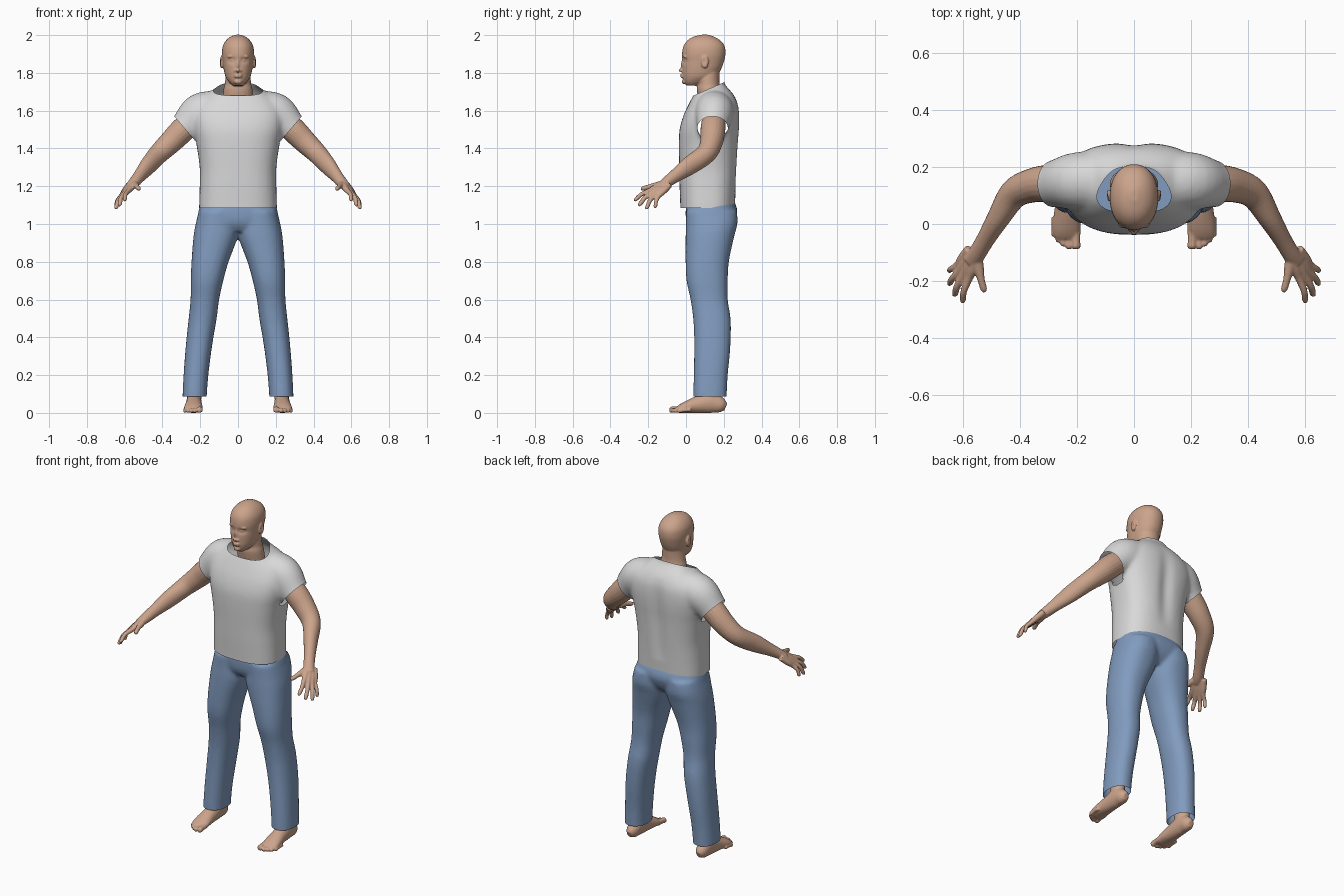
import bpy, bmesh, math
from mathutils import Vector, Matrix

if "Cube" in bpy.data.objects:
    bpy.data.objects.remove(bpy.data.objects["Cube"])


def material(name, rgb):
    m = bpy.data.materials.new(name)
    m.diffuse_color = (*rgb, 1)
    m.use_nodes = True
    m.node_tree.nodes["Principled BSDF"].inputs["Base Color"].default_value = m.diffuse_color
    return m


SKIN = material("skin", (0.60, 0.37, 0.26))
SHIRT = material("light grey cloth", (0.69, 0.69, 0.69))
DENIM = material("blue cloth", (0.22, 0.33, 0.52))


def spline(rows, k=5):
    """Catmull-Rom resampling of rows of numbers."""
    out = []
    for i in range(len(rows) - 1):
        a, b, c, d = (rows[max(0, min(len(rows) - 1, i + j))] for j in (-1, 0, 1, 2))
        for s in range(k):
            t = s / k
            out.append([0.5 * (2 * q + (r - p) * t + (2 * p - 5 * q + 4 * r - w) * t * t
                               + (3 * q - p - 3 * r + w) * t ** 3)
                        for p, q, r, w in zip(a, b, c, d)])
    return out + [list(rows[-1])]


def skin_rings(bm, rings):
    """Close a stack of equal rings of points into a solid."""
    loops = [[bm.verts.new(p) for p in r] for r in rings]
    n = len(loops[0])
    for a, b in zip(loops, loops[1:]):
        for i in range(n):
            bm.faces.new((a[i], a[(i + 1) % n], b[(i + 1) % n], b[i]))
    bm.faces.new(loops[0][::-1])
    bm.faces.new(loops[-1])


def oval(n, power):
    pts = []
    for i in range(n):
        t = 2 * math.pi * i / n
        c, s = math.cos(t), math.sin(t)
        pts.append((math.copysign(abs(c) ** (2 / power), c),
                    math.copysign(abs(s) ** (2 / power), s)))
    return pts


def stack(bm, rows, power=2.2, flip=1):
    """Upright loft, rows are (z, x min, x max, y front, y back)."""
    skin_rings(bm, [[(flip * ((x0 + x1) / 2 + c * (x1 - x0) / 2),
                      (y0 + y1) / 2 + s * (y1 - y0) / 2, z) for c, s in oval(40, power)]
                    for z, x0, x1, y0, y1 in spline(rows)])


def centred(rows):
    return [(z, -w, w, f, b) for z, w, f, b in rows]


def tube(bm, rows, flip=1):
    """Loft along a path, rows are (x, y, z, sideways radius, upright radius)."""
    rows = spline(rows)
    pts = [Vector((flip * r[0], r[1], r[2])) for r in rows]
    rings = []
    for i, (p, r) in enumerate(zip(pts, rows)):
        t = (pts[min(i + 1, len(pts) - 1)] - pts[max(i - 1, 0)]).normalized()
        u = t.cross(Vector((0, 0, 1)))
        u = u.normalized() if u.length > 0.05 else Vector((1, 0, 0))
        v = u.cross(t)
        rings.append([p + u * c * r[3] + v * s * r[4] for c, s in oval(20, 2)])
    skin_rings(bm, rings)


def ball(bm, pos, size):
    bmesh.ops.create_uvsphere(bm, u_segments=20, v_segments=12, radius=1,
                              matrix=Matrix.Translation(pos) @ Matrix.Diagonal((*size, 1)))


def finish(bm, name, mat, voxel, smooth, mirror=False):
    """Fuse the solids into one smooth skin and bake it."""
    bmesh.ops.recalc_face_normals(bm, faces=bm.faces)
    me = bpy.data.meshes.new(name)
    bm.to_mesh(me)
    bm.free()
    ob = bpy.data.objects.new(name, me)
    bpy.context.collection.objects.link(ob)
    m = ob.modifiers.new("fuse", 'REMESH')
    m.mode, m.voxel_size = 'VOXEL', voxel
    m = ob.modifiers.new("soften", 'SMOOTH')
    m.factor, m.iterations = 0.5, smooth
    if mirror:
        ob.modifiers.new("mirror", 'MIRROR').use_mirror_merge = False
    dg = bpy.context.evaluated_depsgraph_get()
    baked = bpy.data.meshes.new_from_object(ob.evaluated_get(dg))
    ob.modifiers.clear()
    ob.data = baked
    baked.materials.clear()
    baked.materials.append(mat)
    for p in baked.polygons:
        p.use_smooth = True
        p.material_index = 0
    return ob


def cut(ob, co, no, test=lambda p: True):
    """Trim away the side of the plane that the normal points to."""
    bm = bmesh.new()
    bm.from_mesh(ob.data)
    faces = [f for f in bm.faces if test(f.calc_center_median())]
    geom = faces + list({e for f in faces for e in f.edges}) + list({v for f in faces for v in f.verts})
    bmesh.ops.bisect_plane(bm, geom=geom, dist=1e-5, plane_co=co, plane_no=no, clear_outer=True)
    bm.to_mesh(ob.data)
    bm.free()


# shirt: trunk and sleeves fused, then trimmed at hem, sleeve ends and neckline
bm = bmesh.new()
stack(bm, centred([(1.03, .204, -.03, .258), (1.09, .206, -.03, .259), (1.2, .203, -.034, .264),
                   (1.3, .203, -.036, .27), (1.42, .22, -.038, .277), (1.5, .238, -.034, .283),
                   (1.57, .245, -.015, .284), (1.63, .225, .012, .277), (1.68, .175, .038, .255),
                   (1.72, .12, .06, .222), (1.745, .092, .066, .203), (1.80, .085, .07, .195)]), 2.6)
for s in (1, -1):
    tube(bm, [(.1, .15, 1.62, .1, .09), (.2, .15, 1.585, .102, .107),
              (.282, .14, 1.507, .082, .084), (.345, .14, 1.44, .078, .08)], s)
shirt = finish(bm, "shirt", SHIRT, .011, 9)
for v in shirt.data.vertices:      # hollow along the spine
    if v.co.y > .15 and abs(v.co.z - 1.42) < .25:
        v.co.y -= .014 * math.exp(-(v.co.x / .04) ** 2) * (1 - ((v.co.z - 1.42) / .25) ** 2)
cut(shirt, (0, 0, 1.085), (0, 0, -1))
cut(shirt, (0, .04, 1.68), (0, -.4, .92))
for s in (1, -1):
    cut(shirt, (s * .282, .14, 1.505), (s * .76, 0, -.65),
        lambda p: s * p.x > .225 and p.z > 1.38)

# trousers: hips and two legs fused, open at the ankles
bm = bmesh.new()
stack(bm, centred([(.96, .16, .03, .215), (1.0, .21, .005, .25), (1.05, .212, -.002, .27),
                   (1.09, .204, .0, .268), (1.13, .19, .005, .25)]), 2.4)
for s in (1, -1):
    stack(bm, [(1.07, 0, .207, .0, .27), (1.0, -.003, .224, 0, .272), (.93, .002, .236, -.002, .254),
               (.8, .05, .246, -.002, .227), (.7, .078, .25, .003, .221), (.6, .1, .251, .024, .221),
               (.5, .113, .261, .038, .236), (.4, .13, .272, .043, .237), (.3, .145, .281, .043, .231),
               (.2, .157, .288, .041, .221), (.1, .165, .293, .039, .216), (.04, .166, .294, .039, .214)],
          2.3, s)
trousers = finish(bm, "trousers", DENIM, .01, 6)
cut(trousers, (0, 0, .088), (0, 0, -1))

# head and neck with nose, brows, lips and ears
bm = bmesh.new()
stack(bm, centred([(1.732, .026, .004, .07), (1.75, .046, -.011, .11), (1.78, .066, -.018, .16),
                   (1.82, .076, -.02, .186), (1.86, .081, -.02, .201), (1.90, .085, -.021, .209),
                   (1.94, .081, -.014, .205), (1.97, .065, .006, .184), (1.99, .042, .036, .152),
                   (2.002, .014, .08, .12)]), 2.15)
stack(bm, centred([(1.58, .085, .08, .2), (1.70, .078, .058, .186), (1.74, .07, .06, .177),
                   (1.78, .066, .055, .177), (1.83, .06, .08, .18)]), 2)
ball(bm, (0, -.02, 1.814), (.011, .02, .011))
ball(bm, (0, -.015, 1.84), (.009, .013, .036))
ball(bm, (0, -.012, 1.753), (.02, .01, .012))
for z in (1.79, 1.78):
    ball(bm, (0, -.017, z), (.023, .014, .006))
for s in (1, -1):
    ball(bm, (s * .012, -.016, 1.811), (.009, .012, .009))
    ball(bm, (s * .032, -.004, 1.886), (.024, .013, .008))
    ball(bm, (s * .087, .1, 1.857), (.011, .02, .034))
head = finish(bm, "head", SKIN, .0045, 3)
for v in head.data.vertices:       # eye sockets with the lids bulging inside, and ear hollows
    x, y, z = abs(v.co.x), v.co.y, v.co.z
    if y < .05:
        d = math.hypot((x - .033) / 1.4, z - 1.866)
        v.co.y += .010 * math.exp(-(d / .015) ** 2) - .006 * math.exp(-(d / .007) ** 2)
    elif x > .088:
        d = math.hypot((y - .096) / .009, (z - 1.862) / .018)
        v.co.x -= math.copysign(.008 * math.exp(-d * d), v.co.x)

# arms with hands
bm = bmesh.new()
tube(bm, [(.2, .15, 1.575, .06, .06), (.285, .143, 1.505, .066, .067), (.355, .135, 1.435, .06, .062),
          (.42, .105, 1.372, .052, .054), (.475, .02, 1.31, .04, .05), (.52, -.055, 1.256, .032, .036),
          (.552, -.108, 1.217, .031, .028), (.572, -.135, 1.198, .03, .02)])
fingers = [((.577, -.188, 1.178), (.602, -.276, 1.125), .0115),
           ((.597, -.180, 1.165), (.630, -.252, 1.098), .012),
           ((.611, -.165, 1.155), (.649, -.212, 1.080), .0115),
           ((.617, -.143, 1.150), (.650, -.165, 1.086), .0105)]
for i, (knuckle, tip, r) in enumerate(fingers):
    k, t = Vector(knuckle), Vector(tip)
    mid = k.lerp(t, .5) + Vector((.006, -.003, .006))
    root = Vector((.545 + .01 * i, -.112 + .008 * i, 1.222 - .005 * i))
    tube(bm, [(*root, .018, .018), (*root.lerp(k, .6), .018, .017), (*k, r * 1.25, r * 1.25),
              (*mid, r, r), (*k.lerp(t, .85), r * .95, r * .95), (*t, r * .55, r * .55)])
tube(bm, [(.55, -.11, 1.215, .02, .02), (.543, -.155, 1.205, .018, .017), (.535, -.195, 1.197, .013, .013),
          (.526, -.226, 1.188, .012, .012), (.522, -.238, 1.184, .007, .007)])
finish(bm, "arms", SKIN, .0045, 3, True)

# feet with ankles and toes
bm = bmesh.new()
tube(bm, [(.233, .21, .03, .016, .02), (.233, .185, .04, .034, .04), (.233, .13, .055, .04, .056),
          (.234, .06, .043, .043, .045), (.236, 0, .03, .049, .031), (.236, -.035, .02, .048, .021),
          (.236, -.05, .017, .04, .014)])
tube(bm, [(.231, .13, .28, .046, .055), (.231, .132, .14, .04, .048), (.232, .14, .04, .036, .045)])
for x, tip, r in ((.203, -.088, .0165), (.228, -.088, .0125), (.247, -.078, .012),
                  (.264, -.064, .0115), (.279, -.045, .011)):
    tube(bm, [(x, tip + .07, r + .006, r, r), (x, tip + .03, r + .003, r * .9, r * .9),
              (x, tip + .01, r, r, r), (x, tip, r, r * .6, r * .6)])
feet = finish(bm, "feet", SKIN, .0045, 3, True)
for v in feet.data.vertices:       # flat soles
    v.co.z = max(v.co.z, 0)
